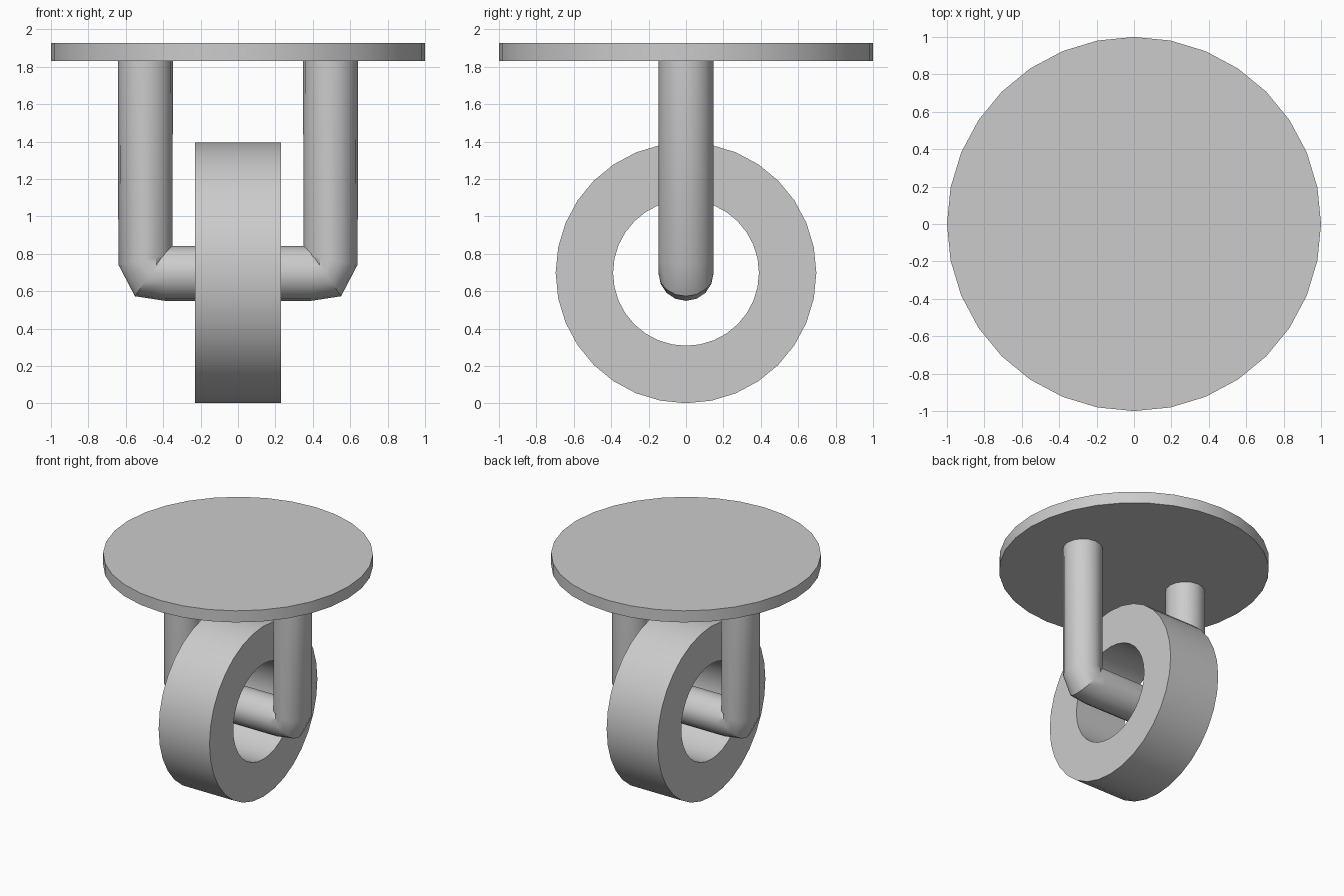
import bpy, bmesh
from math import radians
from mathutils import Matrix, Vector

if "Cube" in bpy.data.objects:
    bpy.data.objects.remove(bpy.data.objects["Cube"])

SIDES = 32


def smooth(obj):
    bpy.ops.object.select_all(action='DESELECT')
    obj.select_set(True)
    bpy.context.view_layer.objects.active = obj
    bpy.ops.object.shade_smooth_by_angle(angle=radians(30))


# Round mounting plate
bpy.ops.mesh.primitive_cylinder_add(vertices=SIDES, radius=1, depth=0.095, location=(0, 0, 1.878))
plate = bpy.context.object
plate.name = "mounting_plate"
smooth(plate)

# Open ring wheel: rectangular section spun around the x axis
bm = bmesh.new()
section = [bm.verts.new((x, 0, z)) for x, z in
           ((-0.23, 0.39), (0.23, 0.39), (0.23, 0.697), (-0.23, 0.697))]
edges = [bm.edges.new((section[i], section[(i + 1) % 4])) for i in range(4)]
bmesh.ops.spin(bm, geom=section + edges, cent=(0, 0, 0), axis=(1, 0, 0),
               angle=radians(360), steps=SIDES, use_merge=True)
bmesh.ops.remove_doubles(bm, verts=bm.verts, dist=1e-4)
bmesh.ops.recalc_face_normals(bm, faces=bm.faces)
mesh = bpy.data.meshes.new("wheel")
bm.to_mesh(mesh)
bm.free()
wheel = bpy.data.objects.new("wheel", mesh)
wheel.location.z = 0.698
bpy.context.collection.objects.link(wheel)
smooth(wheel)

# Fork and axle: one U-shaped bent tube
half = [(0.495, 1.84), (0.495, 0.768), (0.468, 0.694), (0.39, 0.695)]
path = half + [(-x, z) for x, z in reversed(half)]
curve = bpy.data.curves.new("fork_axle", 'CURVE')
curve.dimensions = '3D'
curve.bevel_depth = 0.147
curve.bevel_resolution = 6
curve.use_fill_caps = True
spline = curve.splines.new('POLY')
spline.points.add(len(path) - 1)
for p, (x, z) in zip(spline.points, path):
    p.co = (x, 0, z, 1)
fork = bpy.data.objects.new("fork_axle", curve)
bpy.context.collection.objects.link(fork)
bpy.ops.object.select_all(action='DESELECT')
fork.select_set(True)
bpy.context.view_layer.objects.active = fork
bpy.ops.object.convert(target='MESH')
smooth(bpy.context.object)
